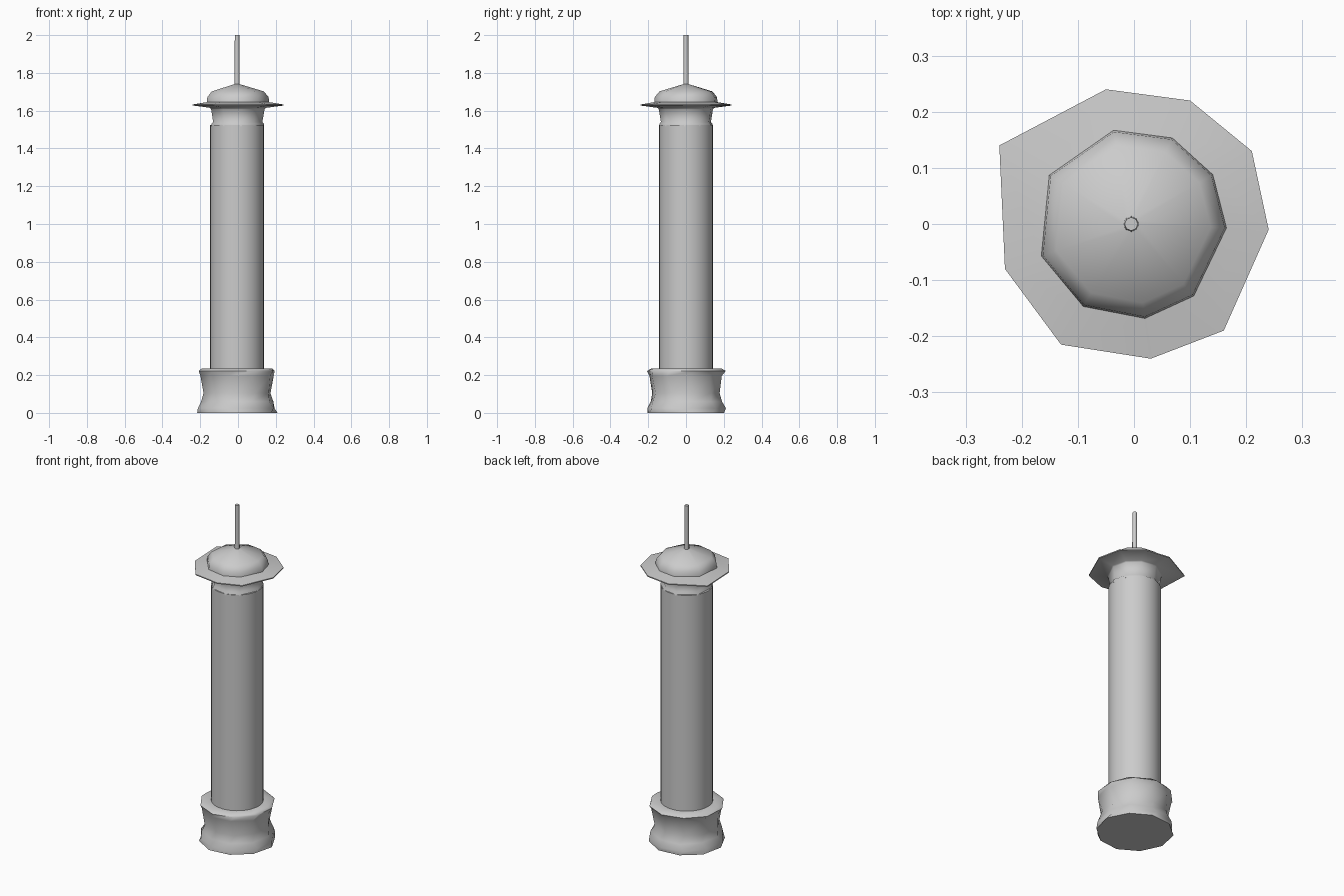
import bpy, bmesh, random
from math import cos, sin, pi, atan2, hypot

if "Cube" in bpy.data.objects:
    bpy.data.objects.remove(bpy.data.objects["Cube"])

random.seed(4)
CX = -0.005


def lathe(name, rings, directions, wobble=0.0, twist=0.0, angle=50):
    """Loft (radius, z) rings along a list of (angle, radius scale) directions."""
    bm = bmesh.new()
    loops = []
    for i, (r, z, regular) in enumerate(rings):
        loop = []
        for a, s in directions:
            k = 1 + random.uniform(-wobble, wobble)
            k *= s if regular else 1
            a += twist * (i % 2)
            loop.append(bm.verts.new((CX + r * k * cos(a), r * k * sin(a), z)))
        loops.append(loop)
    n = len(directions)
    for lo, hi in zip(loops, loops[1:]):
        for j in range(n):
            k = (j + 1) % n
            bm.faces.new((lo[j], lo[k], hi[k], hi[j]))
    bm.faces.new(loops[0][::-1])
    bm.faces.new(loops[-1])
    bmesh.ops.recalc_face_normals(bm, faces=bm.faces)
    mesh = bpy.data.meshes.new(name)
    bm.to_mesh(mesh)
    bm.free()
    obj = bpy.data.objects.new(name, mesh)
    bpy.context.collection.objects.link(obj)
    bpy.ops.object.select_all(action='DESELECT')
    obj.select_set(True)
    bpy.context.view_layer.objects.active = obj
    bpy.ops.object.shade_smooth_by_angle(angle=angle * pi / 180)
    return obj


def even(n, start=0.0):
    return [(start + 2 * pi * i / n, 1.0) for i in range(n)]


# Round shaft
lathe("shaft", [(0.142, 0.2, 0), (0.142, 1.525, 0)], even(32))

# Rough, pinched stone base
lathe("base", [(0.211, 0.0, 0), (0.208, 0.025, 0), (0.194, 0.06, 0),
               (0.183, 0.105, 0), (0.198, 0.195, 0), (0.208, 0.222, 0),
               (0.192, 0.234, 0), (0.135, 0.235, 0)],
      even(10, 0.1), wobble=0.025, twist=0.12, angle=60)

# Uneven brim outline seen from above
outline = [(0.24, -0.01), (0.21, 0.13), (0.10, 0.22), (-0.05, 0.24),
           (-0.24, 0.14), (-0.23, -0.08), (-0.13, -0.215),
           (0.03, -0.24), (0.16, -0.19)]
brim = [(atan2(y, x - CX), hypot(x - CX, y)) for x, y in outline]

# Neck, thin brim and dome in one profile (the brim rings follow the outline)
lathe("cap", [(0.143, 1.515, 0), (0.143, 1.53, 0), (0.134, 1.54, 0),
              (0.146, 1.608, 0), (0.152, 1.615, 0),
              (1.0, 1.627, 1), (1.0, 1.633, 1),
              (0.17, 1.645, 0), (0.167, 1.672, 0), (0.142, 1.702, 0),
              (0.012, 1.741, 0)], brim, angle=60)

# Slender rod on top
lathe("rod", [(0.014, 1.73, 0), (0.012, 2.0, 0)], even(8))
